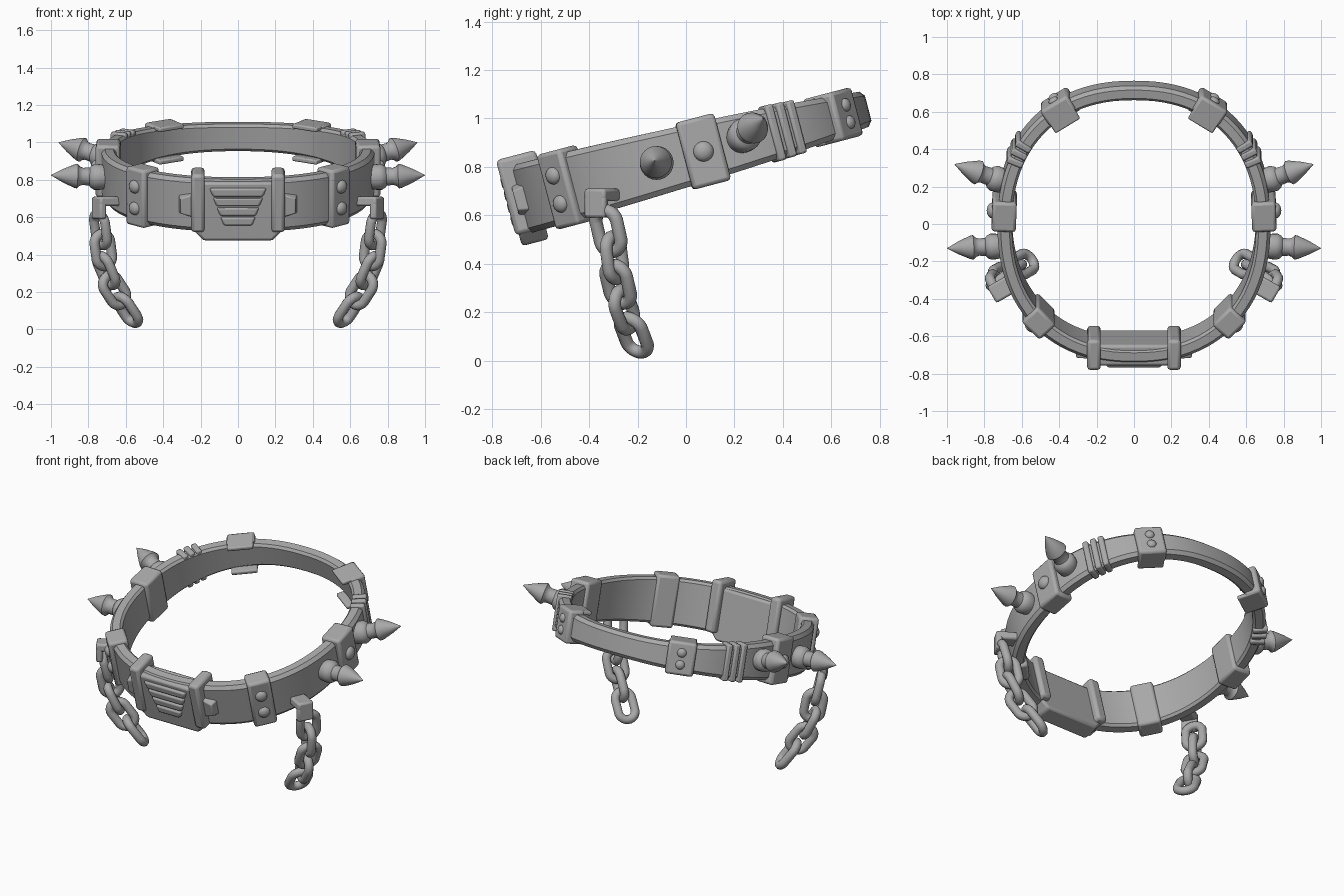
import bpy, bmesh, math
from mathutils import Matrix, Vector

if "Cube" in bpy.data.objects:
    bpy.data.objects.remove(bpy.data.objects["Cube"], do_unlink=True)

metal = bpy.data.materials.new("plain_grey_metal")
metal.use_nodes = True
GREY = (0.4, 0.4, 0.4, 1)
metal.diffuse_color = GREY
metal.node_tree.nodes["Principled BSDF"].inputs["Base Color"].default_value = GREY

# The collar is laid out flat, then tilted so its back is raised
TILT = Matrix.Translation((0, 0, 0.845)) @ Matrix.Rotation(math.radians(14.7), 4, 'X')
RX, RY, CY, POWER = 0.692, 0.72, 0.02, 2.25


def finish(name, bm, matrix, bevel=0.0, angle=35):
    bmesh.ops.recalc_face_normals(bm, faces=bm.faces)
    mesh = bpy.data.meshes.new(name)
    bm.to_mesh(mesh)
    bm.free()
    mesh.materials.append(metal)
    obj = bpy.data.objects.new(name, mesh)
    bpy.context.collection.objects.link(obj)
    obj.matrix_world = matrix
    if bevel:
        mod = obj.modifiers.new("Bevel", 'BEVEL')
        mod.width, mod.segments = bevel, 2
    bpy.ops.object.select_all(action='DESELECT')
    obj.select_set(True)
    bpy.context.view_layer.objects.active = obj
    bpy.ops.object.shade_smooth_by_angle(angle=math.radians(angle))
    return obj


def ring_frame(t):
    """Frame on the band's centre line: x = along, y = outward, z = up."""
    c, s = math.cos(t), math.sin(t)
    u = math.copysign(abs(c) ** (2 / POWER), c)
    v = math.copysign(abs(s) ** (2 / POWER), s)
    n = Vector((math.copysign(abs(u) ** (POWER - 1), u) / RX,
                math.copysign(abs(v) ** (POWER - 1), v) / RY, 0)).normalized()
    along = n.cross(Vector((0, 0, 1)))
    m = Matrix((along, n, (0, 0, 1))).transposed().to_4x4()
    m.translation = (RX * u, CY + RY * v, 0)
    return m


def half_height(t):
    s = math.sin(t)
    return 0.125 - 0.035 * s - 0.015 * s * s


def side_frames(degrees):
    for side, t in (("left", degrees), ("right", 180 - degrees)):
        yield side, math.radians(t)


def skin(bm, rings, closed):
    count = len(rings[0])
    for i in range(len(rings) if closed else len(rings) - 1):
        a, b = rings[i], rings[(i + 1) % len(rings)]
        for j in range(count):
            k = (j + 1) % count
            bm.faces.new((a[j], a[k], b[k], b[j]))


def box(name, lo, hi, matrix, bevel=0.012):
    bm = bmesh.new()
    bmesh.ops.create_cube(bm, size=1)
    for v in bm.verts:
        v.co = [l + (c + 0.5) * (h - l) for l, h, c in zip(lo, hi, v.co)]
    return finish(name, bm, matrix, bevel)


def plate(name, outline, front, back, bevel=0.01, inset=1.0):
    """Extrude an x-z outline from back to front along y."""
    bm = bmesh.new()
    mid = sum((Vector(p) for p in outline), Vector((0, 0))) / len(outline)
    rings = []
    for y, k in ((front, inset), (back, 1.0)):
        pts = [mid + (Vector(p) - mid) * k for p in outline]
        rings.append([bm.verts.new((p.x, y, p.y)) for p in pts])
    skin(bm, rings, False)
    for r in rings:
        bm.faces.new(r)
    return finish(name, bm, TILT, bevel)


def lathe(name, profile, matrix, sides=24):
    bm = bmesh.new()
    rings = [[bm.verts.new((r * math.cos(a), r * math.sin(a), h))
              for a in (math.tau * i / sides for i in range(sides))] for r, h in profile]
    skin(bm, rings, False)
    bm.faces.new(rings[0])
    bm.faces.new(rings[-1])
    return finish(name, bm, matrix)


def rivet(name, matrix, radius):
    dome = [(radius * math.cos(a), radius * 0.7 * math.sin(a))
            for a in (math.pi / 2 * i / 6 * 0.97 for i in range(7))]
    lathe(name, dome, matrix @ Matrix.Rotation(-math.pi / 2, 4, 'X'))


# Band: chamfered section swept around the ring, shorter at the back
bm = bmesh.new()
rings = []
for i in range(96):
    t = math.tau * i / 96
    m, h = ring_frame(t), half_height(t)
    section = [(-0.04, h - 0.015), (-0.026, h), (0.02, h), (0.038, h - 0.022)]
    section += [(y, -z) for y, z in reversed(section)]
    rings.append([bm.verts.new(m @ Vector((0, y, z))) for y, z in section])
skin(bm, rings, True)
finish("band", bm, TILT)


# Sleeves that wrap the band, with rivets on their outer faces
def sleeve(name, degrees, half_width, inner, depth, margin, heights, radius):
    for side, t in side_frames(degrees):
        m, h = TILT @ ring_frame(t), half_height(t) + margin
        box(f"{name}_{side}", (-half_width, -inner, -h), (half_width, depth, h), m, 0.016)
        for i, z in enumerate(heights):
            rivet(f"{name}_rivet_{side}_{i}",
                  m @ Matrix.Translation((0, depth - 0.001, z)), radius)


sleeve("front_sleeve", -45, 0.07, 0.058, 0.062, 0.018, (-0.06, 0.06), 0.036)
sleeve("side_sleeve", 3, 0.082, 0.062, 0.068, 0.02, (0,), 0.042)
sleeve("back_clamp", 57.5, 0.085, 0.036, 0.062, 0.018, (-0.037, 0.037), 0.028)

# Back clamps also have lips hooked over the band's top and bottom
for side, t in side_frames(57.5):
    h = half_height(t)
    for name, low in (("top", h - 0.008), ("bottom", -h - 0.018)):
        box(f"back_clamp_{name}_lip_{side}", (-0.078, -0.085, low), (0.078, 0.03, low + 0.026),
            TILT @ ring_frame(t), 0.008)

# Three narrow wrappings on each side, flush with the inside of the band
for i in range(3):
    for side, t in side_frames(26 + i * 4):
        h = half_height(t) + 0.012
        box(f"wrapping_{side}_{i}", (-0.018, -0.038, -h), (0.018, 0.052, h),
            TILT @ ring_frame(t), 0.01)

# Front plate, its end clamps, louvres and side wedges
plate("front_plate", [(-0.24, 0.135), (0.24, 0.135), (0.24, -0.13),
                      (0.185, -0.188), (-0.185, -0.188), (-0.24, -0.13)], -0.75, -0.635, 0.014)
for i in range(4):
    top = 0.105 - i * 0.053
    low = top - 0.046
    wide, narrow = (0.075 + 0.38 * (z + 0.11) for z in (top, low))
    plate(f"louvre_{i}", [(-wide, top), (wide, top), (narrow, low), (-narrow, low)],
          -0.767, -0.74, 0.008, 0.93)
for side, s in (("left", 1), ("right", -1)):
    x = sorted((s * 0.178, s * 0.25))
    box(f"plate_clamp_{side}", (x[0], -0.764, -0.14), (x[1], -0.595, 0.182), TILT, 0.018)
    plate(f"plate_wedge_{side}", [(s * 0.22, 0.085), (s * 0.32, 0.055),
                                  (s * 0.32, -0.055), (s * 0.22, -0.085)], -0.73, -0.65, 0.006, 0.75)

# Spikes with a round foot, narrow neck and pointed head
SPIKE = [(0.06, -0.04), (0.068, 0.0), (0.07, 0.03), (0.06, 0.05), (0.048, 0.06),
         (0.046, 0.095), (0.052, 0.112), (0.066, 0.124), (0.062, 0.142), (0.034, 0.205), (0.001, 0.265)]
for name, base, aim in (("front_spike", (0.735, -0.12, 0.815), (0.26, -0.01, 0.01)),
                        ("rear_spike", (0.72, 0.235, 0.925), (0.24, 0.085, 0.075))):
    for side, s in (("left", 1), ("right", -1)):
        turn = Vector((s * aim[0], aim[1], aim[2])).to_track_quat('Z', 'Y').to_matrix().to_4x4()
        place = Matrix.Translation((s * base[0], base[1], base[2]))
        lathe(f"{name}_{side}", SPIKE, place @ turn)


# Chains: stadium-shaped links hung from a bracket under each side
def chain_link(name, matrix, straight=0.036, bend=0.052, wire=0.027):
    bm = bmesh.new()
    rings = []
    for i in range(24):
        a = math.tau * (i + 0.5) / 24
        out = Vector((math.cos(a), 0, math.sin(a)))
        mid = out * bend + Vector((0, 0, math.copysign(straight, out.z)))
        rings.append([bm.verts.new(mid + out * wire * math.cos(b)
                                   + Vector((0, wire * math.sin(b), 0)))
                      for b in (math.tau * j / 10 for j in range(10))])
    skin(bm, rings, True)
    finish(name, bm, matrix, angle=60)


PATH = [Vector(p) for p in ((0.735, -0.32, 0.535), (0.72, -0.295, 0.425),
                            (0.705, -0.28, 0.315), (0.66, -0.255, 0.21), (0.592, -0.215, 0.105))]
for side, s in (("left", 1), ("right", -1)):
    flip = Vector((s, 1, 1))
    for i, p in enumerate(PATH):
        step = PATH[min(i + 1, 4)] - PATH[min(i, 3)]
        up = (-step * flip).normalized()
        twist = math.radians(-55 if i % 2 == 0 else 35) * s
        n = Vector((math.sin(twist), math.cos(twist), 0))
        across = n.cross(up).normalized()
        m = Matrix((across, up.cross(across), up)).transposed().to_4x4()
        m.translation = p * flip
        chain_link(f"chain_link_{side}_{i}", m)
    turn = Matrix.Rotation(s * math.radians(-30), 4, 'Z')
    hold = Matrix.Translation((s * 0.7, -0.345, 0.67)) @ turn
    box(f"chain_bracket_top_{side}", (-0.07, -0.05, -0.01), (0.07, 0.05, 0.04), hold)
    lip = sorted((s * 0.03, s * 0.07))
    box(f"chain_bracket_drop_{side}", (lip[0], -0.05, -0.08), (lip[1], 0.05, 0.04), hold)
